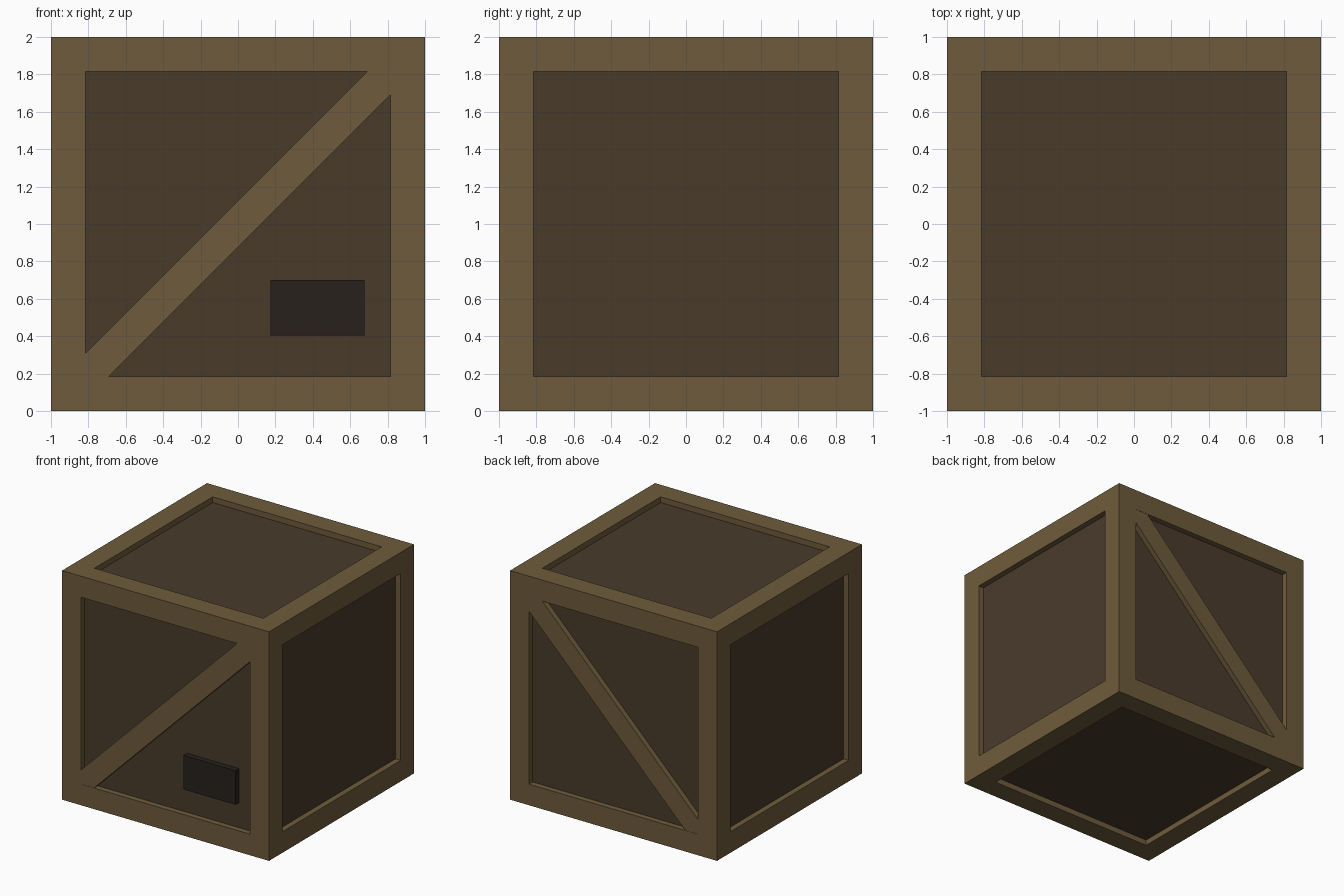
import bpy, bmesh

if "Cube" in bpy.data.objects:
    bpy.data.objects.remove(bpy.data.objects["Cube"])

HALF = 1.0       # half the crate size
OPEN = 0.816     # half the panel opening
DEPTH = 0.05     # panel recess
BRACE = 0.125    # brace half width measured along the opening edge


def material(name, rgb):
    m = bpy.data.materials.new(name)
    m.diffuse_color = (*rgb, 1.0)
    m.use_nodes = True
    m.node_tree.nodes["Principled BSDF"].inputs["Base Color"].default_value = m.diffuse_color
    return m


def add_object(name, bm, *mats):
    bmesh.ops.recalc_face_normals(bm, faces=bm.faces[:])
    mesh = bpy.data.meshes.new(name)
    bm.to_mesh(mesh)
    bm.free()
    for m in mats:
        mesh.materials.append(m)
    obj = bpy.data.objects.new(name, mesh)
    bpy.context.collection.objects.link(obj)
    return obj


frame_mat = material("frame_wood", (0.156, 0.105, 0.045))
panel_mat = material("panel_wood", (0.067, 0.044, 0.024))
plate_mat = material("dark_plate", (0.020, 0.015, 0.012))

# Crate body: cube whose six faces are inset and pushed in as panels
bm = bmesh.new()
bmesh.ops.create_cube(bm, size=2 * HALF)
panels = bm.faces[:]
bmesh.ops.inset_individual(bm, faces=panels, thickness=HALF - OPEN, use_even_offset=True)
bmesh.ops.inset_individual(bm, faces=panels, thickness=0.0, depth=-DEPTH)
for f in panels:
    f.material_index = 1
body = add_object("crate_body", bm, frame_mat, panel_mat)
body.location.z = HALF

# Diagonal braces, front and back, trimmed to the opening corners
a, b = OPEN, OPEN - BRACE
outline = [(-a, -a), (-b, -a), (a, b), (a, a), (b, a), (-a, -b)]
for name, side in (("front_brace", -1), ("back_brace", 1)):
    bm = bmesh.new()
    face = bm.faces.new([bm.verts.new((x, side * (HALF - DEPTH), z)) for x, z in outline])
    ext = bmesh.ops.extrude_face_region(bm, geom=[face], use_keep_orig=True)
    moved = [v for v in ext["geom"] if isinstance(v, bmesh.types.BMVert)]
    bmesh.ops.translate(bm, verts=moved, vec=(0, side * (DEPTH - 0.002), 0))
    add_object(name, bm, frame_mat).location.z = HALF

# Small plate on the front panel
bm = bmesh.new()
bmesh.ops.create_cube(bm, size=1.0)
bmesh.ops.scale(bm, verts=bm.verts[:], vec=(0.503, DEPTH, 0.297))
plate = add_object("front_plate", bm, plate_mat)
plate.location = (0.425, -HALF + DEPTH / 2, 0.552)
